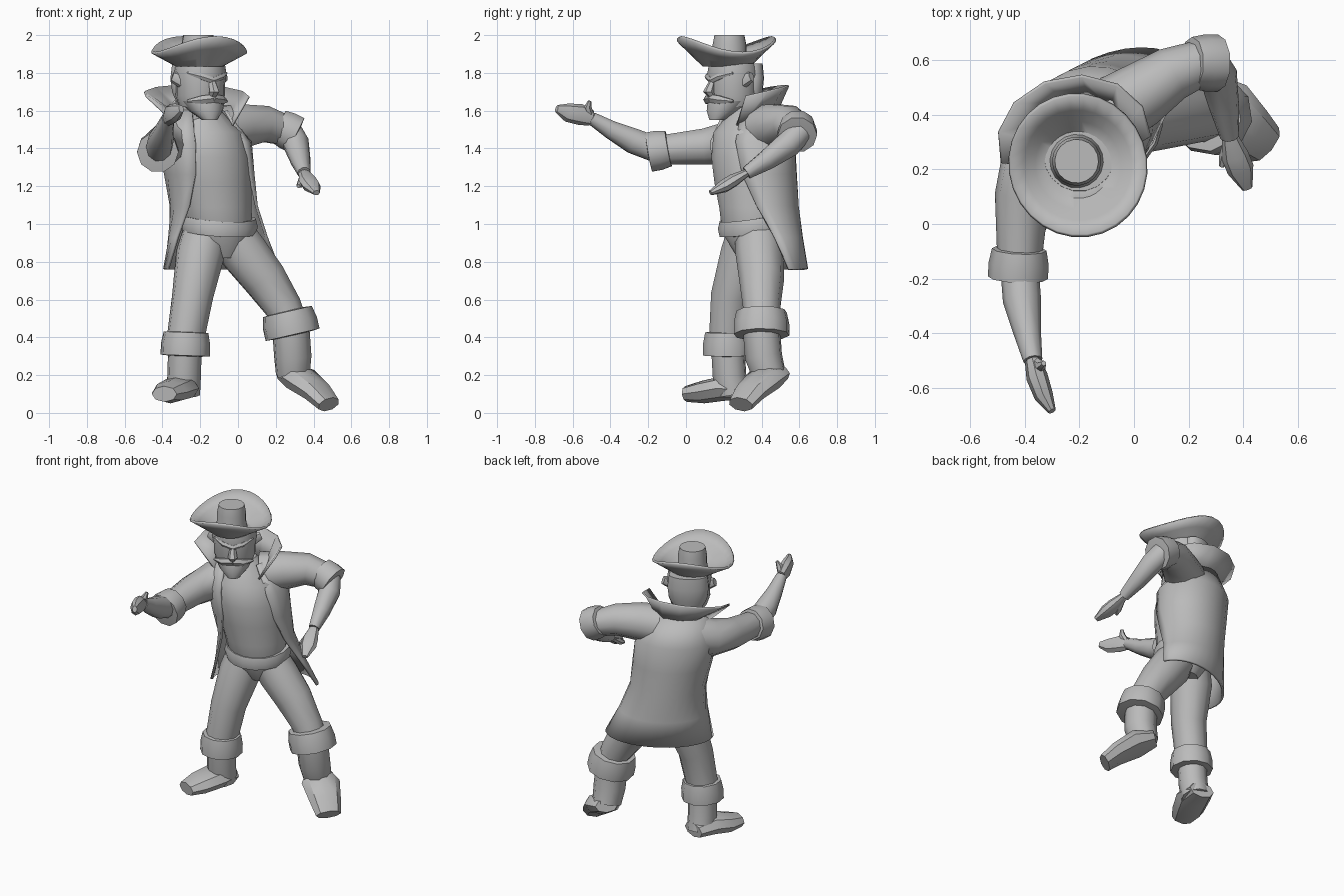
import bpy, bmesh
from math import sin, cos, pi, radians
from mathutils import Vector, Matrix

if "Cube" in bpy.data.objects:
    bpy.data.objects.remove(bpy.data.objects["Cube"])

SHADE = .5
grey = bpy.data.materials.new("plain_grey")
grey.use_nodes = True
grey.diffuse_color = (SHADE, SHADE, SHADE, 1)
grey.node_tree.nodes["Principled BSDF"].inputs["Base Color"].default_value = grey.diffuse_color

UP = Vector((0, 0, 1))
BODY_YAW, HEAD_YAW, COLLAR_YAW = 27, 30, 10
FRONT = Matrix.Rotation(radians(BODY_YAW), 3, "Z") @ Vector((0, -1, 0))


def loft(name, rings, wrap=True, thickness=0):
    """Skin a list of equal rings; sheets get a thickness, solids get end caps."""
    bm = bmesh.new()
    rows = [[bm.verts.new(point) for point in ring_points] for ring_points in rings]
    count = len(rows[0])
    for lower, upper in zip(rows, rows[1:]):
        for i in range(count if wrap else count - 1):
            j = (i + 1) % count
            bm.faces.new((lower[i], lower[j], upper[j], upper[i]))
    if not thickness:
        bm.faces.new(rows[0])
        bm.faces.new(rows[-1])
    bmesh.ops.recalc_face_normals(bm, faces=bm.faces)
    mesh = bpy.data.meshes.new(name)
    bm.to_mesh(mesh)
    bm.free()
    mesh.materials.append(grey)
    part = bpy.data.objects.new(name, mesh)
    bpy.context.collection.objects.link(part)
    if thickness:
        solidify = part.modifiers.new("thickness", "SOLIDIFY")
        solidify.thickness, solidify.offset = thickness, 0
    bpy.ops.object.select_all(action="DESELECT")
    part.select_set(True)
    bpy.context.view_layer.objects.active = part
    bpy.ops.object.shade_smooth_by_angle(angle=radians(40))


def ring(centre, width, depth, yaw, gap=0, lift=lambda facing: 0, count=18):
    """Level ellipse; gap is the half angle in degrees left open at its front."""
    turn = Matrix.Rotation(radians(yaw), 3, "Z")
    start = radians(gap)
    step = (2 * pi - 2 * start) / (count - 1 if gap else count)
    points = []
    for i in range(count):
        angle = start + i * step
        offset = Vector((width * sin(angle), -depth * cos(angle), lift(cos(angle))))
        points.append(Vector(centre) + turn @ offset)
    return points


def stack(name, bottom, top, widths, yaw=BODY_YAW, ratio=1, limit=1, gaps=None, thickness=0):
    """Evenly spaced level rings from bottom to top."""
    last = len(widths) - 1
    rings = [ring(Vector(bottom).lerp(Vector(top), i / last), width,
                  min(width * ratio, limit), yaw, gaps[i] if gaps else 0)
             for i, width in enumerate(widths)]
    loft(name, rings, not gaps, thickness)


def tube(name, joints, radii, flat=1, hint=UP, count=10):
    """Limb through its joints; flat is its height relative to its width."""
    joints = [Vector(joint) for joint in joints]
    rings = []
    for i, (joint, radius) in enumerate(zip(joints, radii)):
        along = (joints[min(i + 1, len(joints) - 1)] - joints[max(i - 1, 0)]).normalized()
        side = along.cross(hint).normalized()
        rise = side.cross(along) * flat
        angles = [2 * pi * k / count for k in range(count)]
        rings.append([joint + (side * cos(a) + rise * sin(a)) * radius for a in angles])
    loft(name, rings)


def cuff(name, start, end, radius, hint=UP):
    """Rolled band with a bevelled rim at both ends."""
    start, end = Vector(start), Vector(end)
    rim = (end - start) * .03
    joints = (start, start + rim, (start + end) / 2, end - rim, end)
    tube(name, joints, [radius * k for k in (.7, 1, 1.1, 1.1, .7)], hint=hint)


def on_head(side, forward, height):
    """Point given by its place on the turned head."""
    turn = Matrix.Rotation(radians(HEAD_YAW), 3, "Z")
    return Vector((-.2, .25, height)) + turn @ Vector((side, -forward, 0))


# Shirt and hips
stack("shirt", (-.08, .37, .82), (-.19, .33, 1.62), (.1, .18, .19, .21, .22, .2, .08), ratio=.95)

# Belt dipping at the front
belt_widths = (.17, .2, .21, .2, .17)
belt_heights = (.96, .96, 1, 1.04, 1.04)
loft("belt", [ring((-.1, .36, height), width, width * .9, BODY_YAW,
                   lift=lambda facing: -.03 * max(facing, 0))
              for width, height in zip(belt_widths, belt_heights)])

# Long coat, open down the front and flared at the hem
stack("coat", (-.08, .4, .76), (-.2, .34, 1.6), (.33, .27, .23, .24, .25, .14),
      limit=.21, gaps=(88, 78, 60, 42, 35, 45), thickness=.015)

# Flared, angular standing collar
loft("collar", [
    ring((-.18, .32, 1.57), .14, .15, COLLAR_YAW, 55,
         lambda facing: -.15 * max(facing, 0), count=8),
    ring((-.22, .31, 1.685), .28, .23, COLLAR_YAW, 80, lambda facing: -.05 * facing, count=8),
], wrap=False, thickness=.012)

# Neck and head
stack("neck", on_head(0, -.06, 1.5), on_head(0, -.03, 1.7), (.09, .09), HEAD_YAW)
stack("chin", on_head(0, .1, 1.55), on_head(0, .02, 1.65), (.04, .09, .12), HEAD_YAW)
stack("head", on_head(0, 0, 1.62), on_head(0, 0, 1.85), (.11, .13, .13, .14, .13), HEAD_YAW)
stack("hair", on_head(0, -.08, 1.62), on_head(0, -.08, 1.85), (.08, .12, .13, .12),
      HEAD_YAW, ratio=.6)

# Face details
tube("nose", (on_head(0, .12, 1.77), on_head(0, .15, 1.7), on_head(0, .12, 1.67)),
     (.015, .03, .02), hint=FRONT, count=6)
tube("lower_lip", [on_head(side, .1, 1.61) for side in (-.06, 0, .06)], (.01, .02, .01), count=6)
for side, label in ((1, "left"), (-1, "right")):
    def feature(name, inner, outer, radius):
        middle = on_head(side * .06, .12, (inner + outer) / 2)
        tube(f"{label}_{name}", (on_head(0, .13, inner), middle, on_head(side * .12, .07, outer)),
             (radius, radius, radius / 3), count=6)
    feature("moustache", 1.665, 1.65, .025)
    feature("brow", 1.76, 1.8, .018)
    tube(f"{label}_ear", (on_head(side * .11, 0, 1.76), on_head(side * .16, -.02, 1.78)),
         (.03, .02), flat=1.4, count=8)

# Hat: dished brim curled highest at front and back, with a low crown
def brim_ring(radius):
    rise = max(radius - .12, 0)
    return ring((-.205, .215, 1.84 + rise * .5), radius, radius * 1.04, HEAD_YAW - 10,
                lift=lambda facing: rise * .65 * facing ** 2, count=28)


loft("hat_brim", [brim_ring(radius) for radius in (.03, .12, .16, .2, .25)], thickness=.015)
stack("hat_crown", (-.21, .23, 1.84), (-.21, .23, 2), (.1, .09, .09, .08))

# Outstretched right arm
right_elbow = Vector((-.42, -.15, 1.39))
right_wrist = Vector((-.37, -.5, 1.56))
tube("right_sleeve", ((-.26, .34, 1.46), (-.37, .25, 1.43), (-.41, .1, 1.41), right_elbow),
     (.13, .12, .1, .08))
cuff("right_sleeve_cuff", (-.42, -.09, 1.4), (-.425, -.2, 1.38), .1)
tube("right_forearm", (right_elbow, (-.41, -.28, 1.44), (-.39, -.4, 1.5), right_wrist),
     (.07, .07, .05, .035))
tube("right_hand", (right_wrist, (-.355, -.56, 1.58), (-.33, -.63, 1.59), (-.3, -.685, 1.61)),
     (.03, .04, .035, .015), flat=1.4, count=8)
tube("right_thumb", (right_wrist, (-.34, -.52, 1.62), (-.33, -.51, 1.65)),
     (.02, .02, .01), hint=FRONT, count=6)

# Bent left arm
left_elbow = Vector((.27, .6, 1.49))
left_wrist = Vector((.35, .32, 1.27))
tube("left_sleeve", ((-.1, .4, 1.5), (.02, .47, 1.52), (.14, .55, 1.53), left_elbow),
     (.13, .12, .1, .08))
cuff("left_sleeve_cuff", (.21, .59, 1.52), (.31, .59, 1.47), .095)
tube("left_forearm", (left_elbow, (.31, .54, 1.42), (.33, .43, 1.34), left_wrist),
     (.07, .07, .055, .035))
tube("left_hand", (left_wrist, (.37, .25, 1.23), (.39, .2, 1.2), (.415, .13, 1.165)),
     (.03, .05, .05, .02), flat=.7, count=8)
tube("left_thumb", (left_wrist, (.33, .24, 1.21), (.32, .21, 1.2)), (.02, .02, .01), count=6)

# Trouser legs and their turned cuffs
right_knee = Vector((-.28, .22, .38))
left_knee = Vector((.28, .4, .44))
tube("right_trouser", ((-.17, .34, .97), (-.2, .31, .84), (-.24, .24, .62), right_knee),
     (.12, .13, .11, .1), hint=FRONT)
tube("left_trouser", ((-.04, .38, .96), (.03, .39, .85), (.14, .4, .71), (.24, .4, .56), left_knee),
     (.12, .13, .12, .1, .1), hint=FRONT)
cuff("right_knee_cuff", (-.275, .22, .43), (-.28, .22, .3), .12, FRONT)
cuff("left_knee_cuff", (.26, .4, .54), (.29, .4, .41), .135, FRONT)

# Boots, the left one tipped onto its toe
tube("right_boot_shaft", (right_knee, (-.285, .23, .2), (-.29, .25, .1)), (.09, .09, .09),
     hint=FRONT)
tube("right_boot_foot", ((-.28, .32, .12), (-.31, .2, .13), (-.36, .09, .11), (-.39, 0, .1)),
     (.08, .11, .1, .07), flat=.6, count=8)
tube("left_boot_shaft", (left_knee, (.29, .41, .3), (.29, .44, .2)), (.1, .1, .09), hint=FRONT)
tube("left_boot_foot", ((.25, .5, .21), (.33, .42, .18), (.42, .34, .11), (.48, .29, .045)),
     (.07, .12, .1, .08), flat=.6, count=8)
